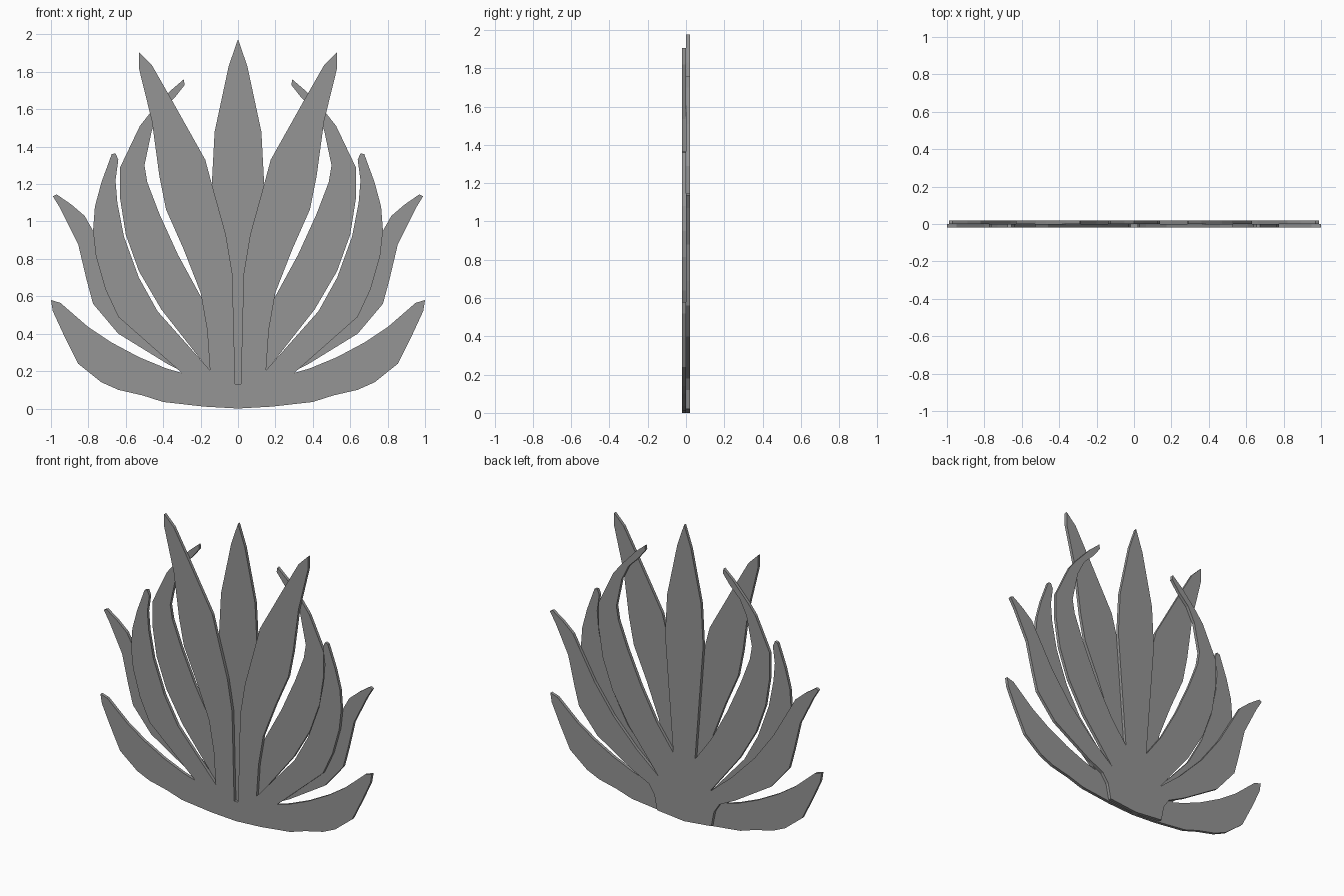
import bpy
import bmesh
from mathutils import Vector

LAYER_DEPTH = 0.02

default_cube = bpy.data.objects.get("Cube")
if default_cube:
    bpy.data.objects.remove(default_cube, do_unlink=True)


def make_material(name, colour):
    material = bpy.data.materials.new(name)
    material.use_nodes = True
    material.diffuse_color = colour
    material.node_tree.nodes["Principled BSDF"].inputs["Base Color"].default_value = colour
    return material


def make_layer(name, half_outline, y_front, material):
    """Mirror a half outline across the centre line and extrude it backwards."""
    mirrored = [(-x, z) for x, z in reversed(half_outline) if x > 0]
    bm = bmesh.new()
    verts = [bm.verts.new((x, y_front, z)) for x, z in half_outline + mirrored]
    sheet = bm.faces.new(verts)
    extruded = bmesh.ops.extrude_face_region(bm, geom=[sheet], use_keep_orig=True)
    moved = [item for item in extruded["geom"] if isinstance(item, bmesh.types.BMVert)]
    bmesh.ops.translate(bm, verts=moved, vec=Vector((0, LAYER_DEPTH, 0)))
    bmesh.ops.recalc_face_normals(bm, faces=bm.faces)
    # Split the concave sheets cleanly into triangles
    caps = [face for face in bm.faces if len(face.verts) > 4]
    bmesh.ops.triangulate(bm, faces=caps, ngon_method='BEAUTY')
    mesh = bpy.data.meshes.new(name)
    bm.to_mesh(mesh)
    bm.free()
    mesh.materials.append(material)
    layer = bpy.data.objects.new(name, mesh)
    bpy.context.collection.objects.link(layer)
    return layer


# Front layer: low side petal, from the base round its tip to the first notch
low_petal = [
    (0, 0), (.18, .01), (.4, .035), (.51, .07), (.64, .1), (.73, .14),
    (.855, .24), (.93, .39), (.99, .52), (1, .58), (.95, .565),
    (.8, .435), (.68, .355), (.53, .275), (.385, .215), (.3, .19),
]
# Front layer: curved middle petal up to the second notch
curved_petal = [
    (.64, .49), (.71, .64), (.76, .815), (.775, .95), (.765, 1.08),
    (.73, 1.21), (.675, 1.36), (.655, 1.365), (.64, 1.33), (.655, 1.22),
    (.645, 1.1), (.61, .92), (.53, .7), (.43, .52), (.15, .205),
]
# Front layer: tall leaning petal down to the centre slit
tall_petal = [
    (.165, .42), (.2, .62), (.29, .85), (.385, 1.065), (.42, 1.24),
    (.46, 1.535), (.53, 1.82), (.53, 1.905), (.46, 1.835), (.36, 1.66),
    (.175, 1.33), (.14, 1.2), (.065, .93), (.03, .72), (.015, .13),
]

# Back layer: outer petal, from the base round its tip to the first notch
outer_petal = [
    (0, 0), (.2, .02), (.22, .12), (.26, .18), (.38, .24), (.64, .4),
    (.775, .56), (.81, .69), (.855, .88), (.95, 1.07), (.99, 1.135),
    (.97, 1.145), (.89, 1.09), (.82, 1.03), (.775, .95), (.66, .75),
    (.52, .56), (.35, .385), (.19, .25),
]
# Back layer: petal with a hooked tip
hooked_petal = [
    (.41, .53), (.53, .735), (.6, .93), (.63, 1.12), (.63, 1.29),
    (.525, 1.51), (.47, 1.58), (.36, 1.7), (.29, 1.76), (.285, 1.73),
    (.34, 1.66), (.41, 1.59), (.46, 1.49), (.5, 1.3), (.485, 1.21),
    (.42, 1.04), (.32, .82), (.2, .6), (.08, .435),
]
# Back layer: pointed centre petal
centre_petal = [(.14, 1.2), (.125, 1.48), (.05, 1.83), (0, 1.975)]

grey = make_material("plain grey", (.3, .3, .3, 1))

make_layer("front_petals", low_petal + curved_petal + tall_petal, -LAYER_DEPTH, grey)
make_layer("back_petals", outer_petal + hooked_petal + centre_petal, 0, grey)
